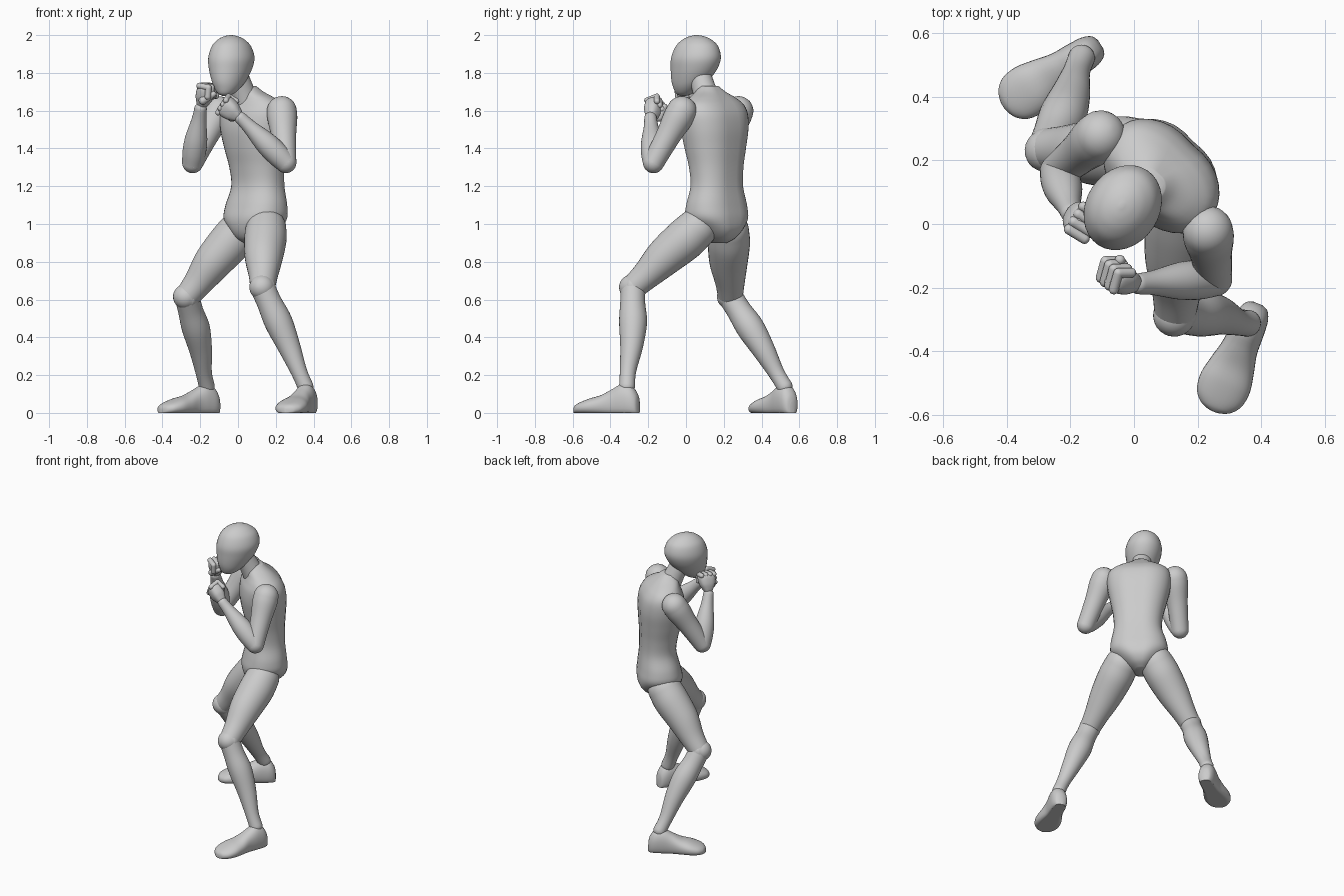
import bpy, bmesh, math
from mathutils import Vector as V

N = 32
UP = V((0, 0, 1))


def smooth(pts, n=5):
    """Catmull-Rom resampling of a list of equal-length tuples."""
    out = []
    for i in range(len(pts) - 1):
        p0, p1, p2, p3 = (pts[max(i - 1, 0)], pts[i], pts[i + 1], pts[min(i + 2, len(pts) - 1)])
        for k in range(n):
            t = k / n
            out.append([0.5 * (2 * b + (c - a) * t + (2 * a - 5 * b + 4 * c - d) * t * t
                               + (3 * b - a - 3 * c + d) * t ** 3)
                        for a, b, c, d in zip(p0, p1, p2, p3)])
    out.append(list(pts[-1]))
    return out


def loft(name, rings, e=2.0, groove=0.0):
    """Skin over rings (centre, half-axis U, half-axis W)."""
    bm = bmesh.new()
    loops = []
    for c, u, w in rings:
        ring = []
        for k in range(N):
            a = 2 * math.pi * k / N
            s, t = math.cos(a), math.sin(a)
            x = math.copysign(abs(s) ** (2 / e), s)
            y = math.copysign(abs(t) ** (2 / e), t)
            if t < 0:
                y *= 1 - groove * math.exp(-(s / 0.22) ** 2)
            p = c + u * x + w * y
            p.z = max(p.z, 0)
            ring.append(bm.verts.new(p))
        loops.append(ring)
    for r0, r1 in zip(loops, loops[1:]):
        for k in range(N):
            j = (k + 1) % N
            bm.faces.new((r0[k], r0[j], r1[j], r1[k]))
    bm.faces.new(loops[0])
    bm.faces.new(loops[-1])
    bmesh.ops.recalc_face_normals(bm, faces=bm.faces)
    me = bpy.data.meshes.new(name)
    bm.to_mesh(me)
    bm.free()
    ob = bpy.data.objects.new(name, me)
    bpy.context.collection.objects.link(ob)
    bpy.context.view_layer.objects.active = ob
    bpy.ops.object.select_all(action='DESELECT')
    ob.select_set(True)
    bpy.ops.object.shade_smooth_by_angle(angle=math.radians(50))
    return ob


def limb(name, a, b, prof, back=V((0, 0, 0))):
    """Round-ended limb; prof = (position 0..1, radius, offset along back)."""
    a, b = V(a), V(b)
    d = (b - a).normalized()
    u = d.orthogonal().normalized()
    w = d.cross(u)
    rows = [(a.lerp(b, t) + back * o, r) for t, r, o in smooth(prof)]
    angs = [math.radians(x) for x in (85, 70, 55, 40, 25, 12)]
    (c0, r0), (c1, r1) = rows[0], rows[-1]
    rows = ([(c0 - d * r0 * math.sin(x), r0 * math.cos(x)) for x in angs] + rows
            + [(c1 + d * r1 * math.sin(x), r1 * math.cos(x)) for x in reversed(angs)])
    return loft(name, [(c, u * r, w * r) for c, r in rows])


def stack(name, secs, face, **kw):
    """Upright loft; secs = (z, x, y, half width, half depth)."""
    f = V((*face, 0)).normalized()
    side = f.cross(UP)
    return loft(name, [(V((x, y, z)), side * w, f * d) for z, x, y, w, d in smooth(secs)], **kw)


# Torso with pelvis and sloping shoulders
stack("torso", [
    (0.90, 0.08, 0.165, 0.035, 0.06), (0.925, 0.085, 0.165, 0.075, 0.105),
    (0.97, 0.09, 0.165, 0.125, 0.135), (1.03, 0.092, 0.162, 0.178, 0.143),
    (1.10, 0.097, 0.162, 0.178, 0.132), (1.20, 0.105, 0.163, 0.153, 0.115),
    (1.30, 0.10, 0.16, 0.158, 0.12), (1.40, 0.092, 0.155, 0.178, 0.135),
    (1.50, 0.087, 0.152, 0.198, 0.145), (1.58, 0.085, 0.15, 0.203, 0.137),
    (1.63, 0.08, 0.148, 0.188, 0.115), (1.665, 0.07, 0.142, 0.148, 0.092),
    (1.70, 0.055, 0.13, 0.085, 0.07), (1.73, 0.045, 0.12, 0.05, 0.05)],
    (-0.69, -0.72), e=2.25, groove=0.05)

# Neck and egg-shaped head
limb("neck", (0.06, 0.13, 1.6), (-0.01, 0.07, 1.80), [(0, 0.075, 0), (0.5, 0.064, 0), (1, 0.058, 0)])
stack("head", [
    (1.678, -0.068, -0.015, 0.012, 0.015), (1.69, -0.064, -0.008, 0.04, 0.045),
    (1.72, -0.056, 0.006, 0.066, 0.076), (1.76, -0.048, 0.022, 0.086, 0.105),
    (1.82, -0.04, 0.042, 0.107, 0.13), (1.88, -0.035, 0.053, 0.115, 0.139),
    (1.94, -0.035, 0.058, 0.098, 0.119), (1.975, -0.036, 0.058, 0.068, 0.083),
    (1.993, -0.037, 0.058, 0.036, 0.044), (2.0, -0.038, 0.058, 0.006, 0.008)],
    (-0.55, -0.835))

# Legs and feet: hip, knee, ankle, heel, toe tip
legs = {
    "left": ((0.148, 0.055, 0.975), (0.13, -0.28, 0.665), (0.357, -0.312, 0.14),
             (0.39, -0.25), (0.25, -0.59)),
    "right": ((0.005, 0.225, 0.965), (-0.27, 0.235, 0.615), (-0.165, 0.522, 0.14),
              (-0.105, 0.565), (-0.412, 0.37)),
}
for s, (hip, knee, ankle, heel, toe) in legs.items():
    f = V((toe[0] - heel[0], toe[1] - heel[1], 0))
    length = f.length
    f.normalize()
    limb(s + "_thigh", hip, knee, [(0, 0.108, 0), (0.2, 0.112, 0), (0.5, 0.1, -0.008),
                                   (0.8, 0.077, 0), (1, 0.066, 0)], -f)
    limb(s + "_shin", knee, ankle, [(0, 0.066, 0), (0.15, 0.066, 0.003), (0.35, 0.074, 0.012),
                                    (0.6, 0.06, 0.012), (0.85, 0.043, 0), (1, 0.042, 0)], -f)
    limb(s + "_kneecap", knee, V(knee) + f * 0.008, [(0, 0.069, 0), (1, 0.067, 0)])
    # position along the foot, half width, height
    secs = [(0, 0.015, 0.06), (0.01, 0.036, 0.10), (0.04, 0.05, 0.14), (0.09, 0.055, 0.155),
            (0.15, 0.058, 0.125), (0.21, 0.072, 0.095), (0.27, 0.083, 0.078),
            (0.32, 0.076, 0.06), (0.35, 0.054, 0.046), (0.363, 0.03, 0.034), (0.368, 0.01, 0.024)]
    k = length / 0.368
    side = f.cross(UP)
    loft(s + "_foot", [(V((*heel, 0)) + f * t * k + UP * 0.4 * h, side * w, UP * 0.6 * h)
                       for t, w, h in smooth(secs)], e=2.2)

# Arms and fists: shoulder, elbow, wrist, fist centre, back-of-hand direction
arms = {
    "left": ((0.232, -0.022, 1.598), (0.253, -0.172, 1.325), (0.015, -0.188, 1.56),
             (-0.045, -0.172, 1.607), (-0.3, -0.85, -0.3)),
    "right": ((-0.105, 0.278, 1.598), (-0.24, 0.165, 1.325), (-0.198, 0.035, 1.61),
              (-0.172, 0.015, 1.69), (-0.75, 0.45, 0.3)),
}
for s, (sh, el, wr, fist, back) in arms.items():
    limb(s + "_upper_arm", sh, el, [(0, 0.079, 0), (0.15, 0.079, 0), (0.45, 0.067, 0),
                                    (0.75, 0.06, 0), (1, 0.056, 0)])
    limb(s + "_forearm", el, wr, [(0, 0.056, 0), (0.2, 0.062, 0), (0.45, 0.059, 0),
                                  (0.8, 0.039, 0), (1, 0.033, 0)])
    c = V(fist)
    a = (c - V(wr)).normalized()
    n = V(back)
    n = (n - a * n.dot(a)).normalized()
    b = a.cross(n) * (1 if s == "left" else -1)
    # palm block
    palm = [(-0.07, 0.024, 0.024), (-0.05, 0.036, 0.033), (-0.02, 0.05, 0.042),
            (0.02, 0.056, 0.044), (0.04, 0.05, 0.036), (0.05, 0.03, 0.02)]
    loft(s + "_palm", [(c + a * t, b * w, n * h) for t, w, h in smooth(palm)], e=2.6)
    # curled fingers and thumb
    for i in range(4):
        o = c + b * (i - 1.5) * 0.028
        r = 0.0175 - 0.001 * abs(i - 1)
        pts = [o + a * 0.036 + n * 0.026, o + a * 0.048 - n * 0.03, o + a * 0.002 - n * 0.042]
        for j in range(2):
            limb(f"{s}_finger_{i + 1}_{j + 1}", pts[j], pts[j + 1], [(0, r, 0), (1, r, 0)])
    limb(s + "_thumb", c - a * 0.03 - b * 0.04 - n * 0.02, c + a * 0.02 - b * 0.015 - n * 0.055,
         [(0, 0.022, 0), (1, 0.016, 0)])
